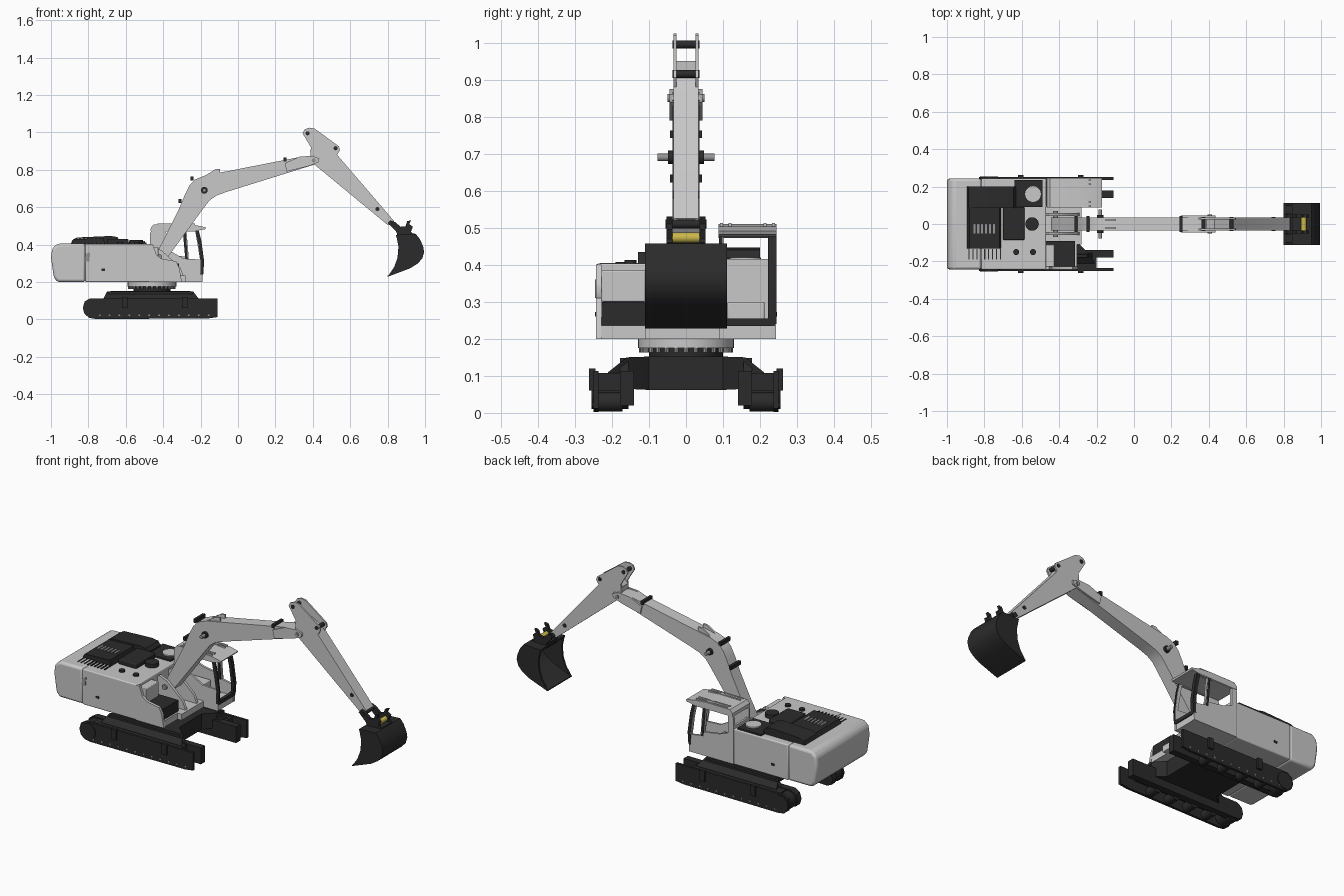
import bpy, bmesh, math
from mathutils import Vector, Matrix

if "Cube" in bpy.data.objects:
    bpy.data.objects.remove(bpy.data.objects["Cube"])


def material(name, rgb):
    m = bpy.data.materials.new(name)
    m.use_nodes = True
    m.diffuse_color = (*rgb, 1)
    m.node_tree.nodes["Principled BSDF"].inputs["Base Color"].default_value = (*rgb, 1)
    return m


LIGHT = material("light grey paint", (0.58, 0.58, 0.58))
DARK = material("dark grey steel", (0.024, 0.024, 0.025))
MID = material("mid grey metal", (0.30, 0.30, 0.30))
YELLOW = material("yellow paint", (0.60, 0.48, 0.07))
parts = []


def finish(name, bm, mat, bevel=0):
    bmesh.ops.recalc_face_normals(bm, faces=bm.faces)
    me = bpy.data.meshes.new(name)
    bm.to_mesh(me)
    bm.free()
    me.materials.append(mat)
    ob = bpy.data.objects.new(name, me)
    bpy.context.collection.objects.link(ob)
    if bevel:
        b = ob.modifiers.new("Bevel", 'BEVEL')
        b.width, b.segments, b.limit_method = bevel, 3, 'ANGLE'
    parts.append(ob)
    return ob


def prism(name, pts, y0, y1, mat, holes=(), bevel=0):
    """Side profile in x and z, with optional openings, pushed from y0 to y1."""
    bm = bmesh.new()
    edges = []
    for loop in (pts, *holes):
        vs = [bm.verts.new((x, y0, z)) for x, z in loop]
        edges += [bm.edges.new((vs[i - 1], vs[i])) for i in range(len(vs))]
    if holes:
        bmesh.ops.triangle_fill(bm, edges=edges, use_beauty=True, normal=(0, -1, 0))
    else:
        bm.faces.new(vs)
    ext = bmesh.ops.extrude_face_region(bm, geom=list(bm.faces))
    bmesh.ops.translate(bm, vec=(0, y1 - y0, 0),
                        verts=[g for g in ext["geom"] if isinstance(g, bmesh.types.BMVert)])
    return finish(name, bm, mat, bevel)


def box(name, x, y, z, mat, bevel=0):
    return prism(name, [(x[0], z[0]), (x[1], z[0]), (x[1], z[1]), (x[0], z[1])],
                 y[0], y[1], mat, bevel=bevel)


def cyl(name, centre, r, depth, axis, mat, n=24):
    bm = bmesh.new()
    rot = Matrix.Rotation(math.pi / 2, 4, 'X') if axis == 'Y' else Matrix()
    bmesh.ops.create_cone(bm, cap_ends=True, segments=n, radius1=r, radius2=r, depth=depth,
                          matrix=Matrix.Translation(Vector(centre)) @ rot)
    return finish(name, bm, mat)


def loft(name, sections, mat):
    """Rectangles (y, x0, x1, z0, z1) joined along y."""
    bm = bmesh.new()
    rings = [[bm.verts.new(p) for p in ((a, y, c), (b, y, c), (b, y, d), (a, y, d))]
             for y, a, b, c, d in sections]
    for r, s in zip(rings, rings[1:]):
        for i in range(4):
            bm.faces.new((r[i - 1], r[i], s[i], s[i - 1]))
    bm.faces.new(rings[0])
    bm.faces.new(rings[-1])
    return finish(name, bm, mat)


def span(s, a, b):
    return sorted((s * a, s * b))


# Undercarriage: flared centre frame and two open track frames
loft("centre_frame", [(-0.21, -0.72, -0.21, 0.07, 0.11), (-0.16, -0.70, -0.24, 0.065, 0.15),
                      (-0.10, -0.62, -0.30, 0.062, 0.152), (0.10, -0.62, -0.30, 0.062, 0.152),
                      (0.16, -0.70, -0.24, 0.065, 0.15), (0.21, -0.72, -0.21, 0.07, 0.11)], DARK)
track = [(-0.83, 0.06), (-0.82, 0.095), (-0.79, 0.113), (-0.11, 0.113), (-0.11, 0.012),
         (-0.16, 0.005), (-0.76, 0.002), (-0.795, 0.008), (-0.82, 0.028)]
inner = [(x, max(z, 0.02)) for x, z in track]
for s, side in ((1, "left"), (-1, "right")):
    prism(side + "_track_outer_plate", track, *span(s, 0.236, 0.25), DARK)
    prism(side + "_track_inner_plate", inner, *span(s, 0.14, 0.178), DARK)
    box(side + "_track_deck", (-0.76, -0.20), span(s, 0.17, 0.24), (0.06, 0.108), DARK)
    prism(side + "_track_guard", [(-0.72, 0.11), (-0.69, 0.148), (-0.25, 0.148), (-0.22, 0.11)],
          *span(s, 0.155, 0.178), DARK)
    cyl(side + "_drive_hub", (-0.775, s * 0.205, 0.058), 0.048, 0.1, 'Y', DARK)
    for x in (-0.66, -0.54, -0.42, -0.30):
        cyl(side + "_roller", (x, s * 0.207, 0.03), 0.026, 0.07, 'Y', DARK, 16)
    for x in (-0.62, -0.30):
        box(side + "_guide_bracket", (x, x + 0.03), span(s, 0.245, 0.262), (0.06, 0.12), DARK)
    for i in range(12):
        cyl(side + "_track_bolt", (-0.74 + i * 0.053, s * 0.25, 0.022), 0.005, 0.004, 'Y', MID, 8)

# Swing ring with bolts
cyl("swing_ring", (-0.46, 0, 0.19), 0.13, 0.03, 'Z', LIGHT, 40)
cyl("swing_hub", (-0.46, 0, 0.162), 0.10, 0.05, 'Z', DARK, 32)
for i in range(28):
    a = i * math.tau / 28
    cyl("ring_bolt", (-0.46 + 0.12 * math.cos(a), 0.12 * math.sin(a), 0.171), 0.007, 0.016,
        'Z', MID, 8)

# House: counterweight, engine bay, right wing and centre floor
prism("counterweight", [(-0.965, 0.2), (-0.985, 0.225), (-1.0, 0.33), (-0.993, 0.38),
                        (-0.965, 0.405), (-0.815, 0.405), (-0.815, 0.2)],
      -0.243, 0.243, LIGHT, bevel=0.014)
box("engine_bay", (-0.817, -0.47), (-0.243, 0.243), (0.2, 0.403), LIGHT, 0.006)
prism("right_wing", [(-0.475, 0.2), (-0.475, 0.4), (-0.455, 0.4), (-0.435, 0.345), (-0.41, 0.325),
                     (-0.33, 0.31), (-0.315, 0.28), (-0.30, 0.2)], -0.243, -0.228, LIGHT)
box("right_wing_floor", (-0.475, -0.305), (-0.23, -0.11), (0.2, 0.236), LIGHT)
box("right_step", (-0.475, -0.315), (-0.228, -0.09), (0.236, 0.30), DARK)
box("right_tool_box", (-0.475, -0.425), (-0.228, -0.11), (0.30, 0.385), LIGHT, 0.004)
box("centre_floor", (-0.475, -0.28), (-0.11, 0.092), (0.2, 0.235), LIGHT)
for s in (1, -1):
    prism("boom_bracket", [(-0.50, 0.23), (-0.49, 0.37), (-0.46, 0.39), (-0.41, 0.37),
                           (-0.31, 0.28), (-0.29, 0.23)], *span(s, 0.042, 0.058), LIGHT)

# Engine cover, deck plates, lids and grilles
prism("engine_cover", [(-0.895, 0.40), (-0.885, 0.425), (-0.86, 0.438), (-0.68, 0.446),
                       (-0.645, 0.44), (-0.63, 0.42), (-0.63, 0.40)], 0.085, 0.20, DARK)
prism("engine_cover_low", [(-0.895, 0.40), (-0.88, 0.428), (-0.72, 0.435), (-0.71, 0.40)],
      -0.13, 0.085, DARK)
box("left_deck_plate", (-0.64, -0.49), (0.09, 0.235), (0.40, 0.412), DARK)
box("air_filter_box", (-0.70, -0.585), (-0.085, 0.09), (0.40, 0.43), DARK, 0.006)
cyl("exhaust_lid", (-0.54, 0.16, 0.412), 0.042, 0.014, 'Z', LIGHT, 32)
cyl("pre_cleaner", (-0.545, 0, 0.41), 0.036, 0.03, 'Z', DARK)
for x in (-0.63, -0.54):
    cyl("filler_cap", (x, -0.15, 0.407), 0.016, 0.012, 'Z', DARK, 16)
for i in range(9):
    x = -0.885 + i * 0.021
    box("deck_grille_slat", (x, x + 0.006), (-0.19, -0.135), (0.403, 0.408), DARK)
for i in range(6):
    x = -0.86 + i * 0.021
    box("cover_slot", (x, x + 0.012), (-0.05, 0.0), (0.428, 0.437), MID)
prism("side_vent", [(-0.82, 0.31), (-0.815, 0.35), (-0.79, 0.36), (-0.795, 0.31)],
      -0.246, -0.24, MID)
for s in (1, -1):
    box("side_latch", (-0.73, -0.71), span(s, 0.24, 0.246), (0.26, 0.272), DARK)

# Cab: side panels with window openings, floor, back, roof and front frame
cab = [(-0.47, 0.2), (-0.47, 0.46), (-0.455, 0.495), (-0.215, 0.485), (-0.20, 0.42),
       (-0.185, 0.31), (-0.19, 0.2)]
prism("cab_outer_side", cab, 0.230, 0.243, LIGHT, holes=(
    [(-0.275, 0.47), (-0.228, 0.47), (-0.203, 0.33), (-0.205, 0.30), (-0.262, 0.31)],
    [(-0.435, 0.47), (-0.295, 0.47), (-0.283, 0.335), (-0.38, 0.35), (-0.435, 0.37)]))
prism("cab_inner_side", cab, 0.09, 0.101, LIGHT, holes=(
    [(-0.385, 0.47), (-0.228, 0.47), (-0.203, 0.32), (-0.29, 0.325), (-0.37, 0.37)],))
box("cab_back_wall", (-0.47, -0.458), (0.095, 0.235), (0.2, 0.415), LIGHT)
box("cab_floor", (-0.465, -0.192), (0.095, 0.235), (0.2, 0.235), LIGHT)
box("cab_front_sill", (-0.205, -0.186), (0.092, 0.24), (0.235, 0.255), DARK)
box("cab_console", (-0.455, -0.32), (0.112, 0.212), (0.235, 0.30), LIGHT, 0.005)
prism("cab_roof", [(-0.468, 0.472), (-0.466, 0.49), (-0.45, 0.508), (-0.30, 0.51), (-0.22, 0.503),
                   (-0.17, 0.491), (-0.175, 0.482), (-0.215, 0.475)], 0.088, 0.245, LIGHT)
post = [(-0.228, 0.476), (-0.21, 0.476), (-0.196, 0.42), (-0.181, 0.31), (-0.186, 0.24),
        (-0.202, 0.24), (-0.2, 0.31), (-0.212, 0.40)]
prism("cab_left_post", post, 0.222, 0.244, DARK)
prism("cab_right_post", post, 0.089, 0.099, DARK)
prism("cab_door_post", [(-0.294, 0.472), (-0.280, 0.472), (-0.267, 0.31), (-0.281, 0.31)],
      0.224, 0.2445, DARK)
for y in (0.092, 0.115, 0.209, 0.232):
    box("roof_rib", (-0.43, -0.23), (y, y + 0.008), (0.503, 0.513), LIGHT)

# Boom
prism("boom", [(-0.445, 0.325), (-0.435, 0.355), (-0.385, 0.45), (-0.32, 0.58), (-0.285, 0.665),
               (-0.26, 0.715), (-0.23, 0.748), (-0.18, 0.768), (0.33, 0.868), (0.40, 0.872),
               (0.43, 0.865), (0.435, 0.845), (0.40, 0.825), (-0.06, 0.682), (-0.115, 0.662),
               (-0.15, 0.638), (-0.18, 0.60), (-0.385, 0.32), (-0.42, 0.305)],
      -0.036, 0.036, LIGHT)
for s in (1, -1):
    prism("boom_tip_cheek", [(0.25, 0.835), (0.33, 0.87), (0.40, 0.875), (0.435, 0.86),
                             (0.43, 0.84), (0.38, 0.82), (0.26, 0.79)],
          *span(s, 0.034, 0.045), LIGHT)
    cyl("boom_boss", (-0.18, s * 0.042, 0.69), 0.018, 0.014, 'Y', DARK)
cyl("boom_cylinder_pin", (-0.18, 0, 0.69), 0.010, 0.155, 'Y', MID, 16)
cyl("boom_foot_pin", (-0.42, 0, 0.335), 0.014, 0.14, 'Y', MID, 16)
cyl("stick_pivot_pin", (0.405, 0, 0.85), 0.011, 0.1, 'Y', MID, 16)
for x, z in ((-0.31, 0.64), (-0.245, 0.76), (0.25, 0.862)):
    box("pipe_clamp", (x - 0.008, x + 0.008), (-0.043, 0.043), (z - 0.018, z + 0.003), DARK)
for s in (1, -1):
    prism("boom_lug", [(-0.19, 0.76), (-0.12, 0.803), (-0.095, 0.805), (-0.095, 0.78)],
          *span(s, 0.018, 0.028), LIGHT)

# Stick: box beam between two full-length cheeks
prism("stick_beam", [(0.385, 0.905), (0.395, 0.84), (0.80, 0.505), (0.835, 0.525), (0.53, 0.88),
                     (0.515, 0.905), (0.43, 0.95)], -0.026, 0.026, LIGHT)
for s in (1, -1):
    prism("stick_cheek", [(0.345, 0.995), (0.355, 1.015), (0.38, 1.025), (0.41, 1.02),
                          (0.54, 0.925), (0.545, 0.905), (0.53, 0.88), (0.835, 0.525),
                          (0.82, 0.505), (0.80, 0.505), (0.40, 0.835), (0.385, 0.86),
                          (0.39, 0.92)], *span(s, 0.025, 0.034), LIGHT)
for x, z in ((0.372, 0.995), (0.522, 0.915), (0.745, 0.59)):
    cyl("stick_pin", (x, 0, z), 0.011, 0.074, 'Y', DARK, 16)

# Coupler and bucket
for s in (1, -1):
    prism("coupler_plate", [(0.80, 0.515), (0.815, 0.53), (0.84, 0.52), (0.87, 0.495),
                            (0.895, 0.498), (0.905, 0.525), (0.925, 0.53), (0.915, 0.51),
                            (0.935, 0.495), (0.925, 0.47), (0.945, 0.445), (0.86, 0.435),
                            (0.845, 0.47)], *span(s, 0.036, 0.052), DARK)
box("coupler_base", (0.85, 0.945), (-0.05, 0.05), (0.435, 0.46), DARK)
cyl("coupler_pin", (0.825, 0, 0.51), 0.012, 0.11, 'Y', DARK, 16)
cyl("lock_cylinder", (0.908, 0, 0.473), 0.014, 0.072, 'Y', YELLOW)
outer = [(0.845, 0.452), (0.95, 0.457), (0.972, 0.43), (0.99, 0.39), (0.995, 0.36),
         (0.985, 0.325), (0.96, 0.298), (0.92, 0.273), (0.80, 0.228)]
lining = [(0.80, 0.234), (0.915, 0.283), (0.952, 0.306), (0.974, 0.33), (0.984, 0.36),
          (0.979, 0.387), (0.962, 0.423), (0.945, 0.446), (0.845, 0.442)]
prism("bucket_shell", outer + lining, -0.11, 0.11, DARK)
for s in (1, -1):
    prism("bucket_side", outer + [(0.835, 0.28), (0.853, 0.33), (0.858, 0.39)],
          *span(s, 0.10, 0.111), DARK)

# Shading: smooth on curves, sharp on corners
bpy.ops.object.select_all(action='DESELECT')
for ob in parts:
    ob.select_set(True)
bpy.context.view_layer.objects.active = parts[0]
bpy.ops.object.shade_smooth_by_angle(angle=math.radians(30))
